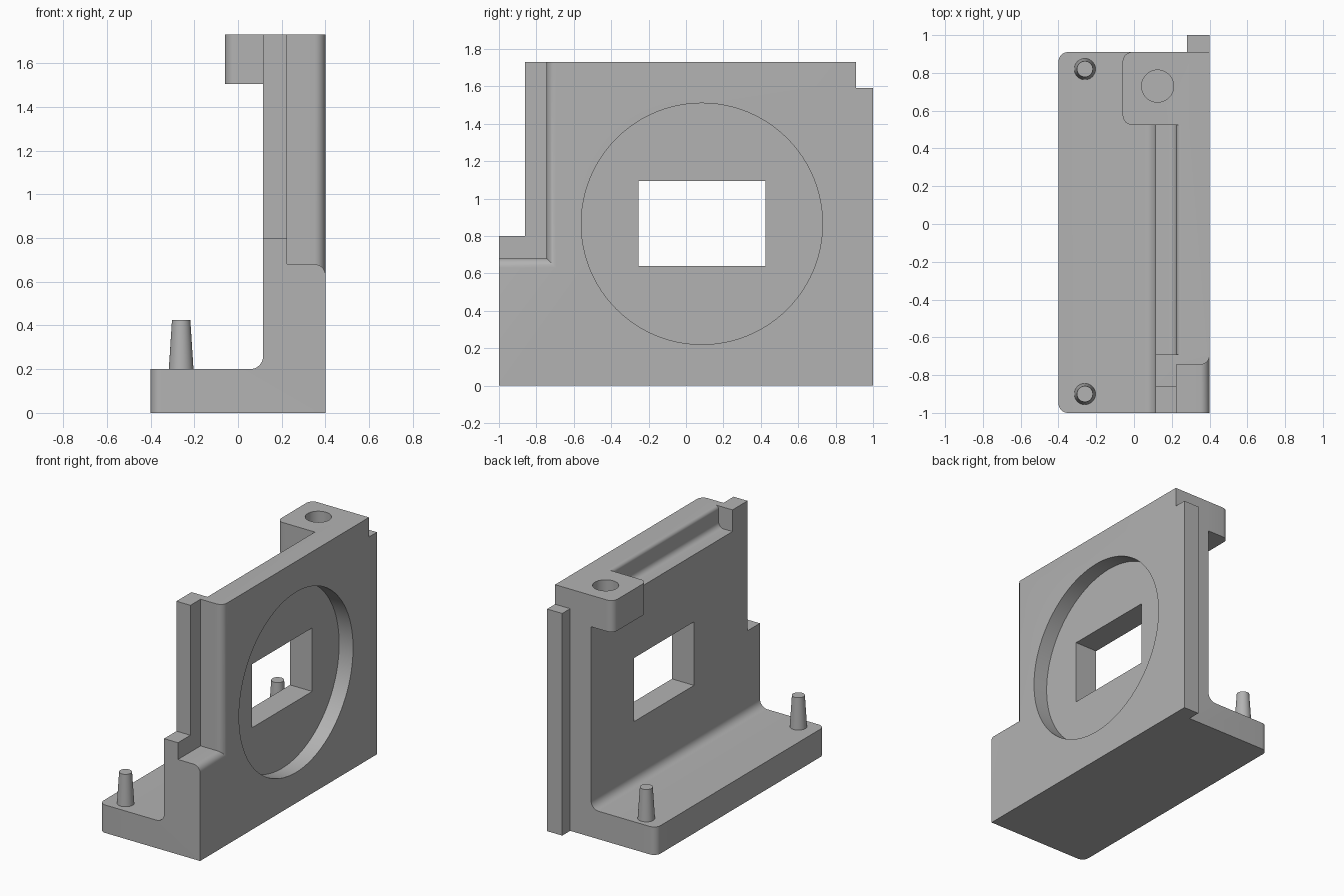
import bpy, bmesh, math
from mathutils import Vector, Matrix

if "Cube" in bpy.data.objects:
    bpy.data.objects.remove(bpy.data.objects["Cube"], do_unlink=True)

grey = bpy.data.materials.new("plain grey")
grey.use_nodes = True
grey.diffuse_color = (0.45, 0.45, 0.45, 1)
grey.node_tree.nodes["Principled BSDF"].inputs["Base Color"].default_value = (0.45, 0.45, 0.45, 1)


def finish(name, bm):
    bmesh.ops.recalc_face_normals(bm, faces=bm.faces)
    mesh = bpy.data.meshes.new(name)
    bm.to_mesh(mesh)
    bm.free()
    mesh.materials.append(grey)
    obj = bpy.data.objects.new(name, mesh)
    bpy.context.collection.objects.link(obj)
    return obj


def loft(name, rings, round_x=None, radius=0.05):
    """Skin equal rings of points, cap the ends, optionally round the upright edges at one x."""
    bm = bmesh.new()
    loops = [[bm.verts.new(p) for p in ring] for ring in rings]
    n = len(loops[0])
    for a, b in zip(loops, loops[1:]):
        for i in range(n):
            bm.faces.new((a[i], a[(i + 1) % n], b[(i + 1) % n], b[i]))
    bm.faces.new(loops[0])
    bm.faces.new(loops[-1])
    if round_x is not None:
        edges = [e for e in bm.edges
                 if all(abs(v.co.x - round_x) < 1e-4 for v in e.verts)
                 and abs(e.verts[0].co.z - e.verts[1].co.z) > 0.1]
        bmesh.ops.bevel(bm, geom=edges, offset=radius, segments=8, profile=0.5, affect='EDGES')
    return finish(name, bm)


def extrude_y(name, profile, y0, y1, **kw):
    return loft(name, [[(x, y, z) for x, z in profile] for y in (y0, y1)], **kw)


def box(name, x, y, z, **kw):
    return extrude_y(name, [(x[0], z[0]), (x[1], z[0]), (x[1], z[1]), (x[0], z[1])], *y, **kw)


def cone(name, centre, r1, r2, depth, axis='Z', segments=48):
    bm = bmesh.new()
    bmesh.ops.create_cone(bm, cap_ends=True, segments=segments, radius1=r1, radius2=r2, depth=depth)
    if axis == 'X':
        bm.transform(Matrix.Rotation(math.pi / 2, 4, 'Y'))
    bm.transform(Matrix.Translation(Vector(centre)))
    return finish(name, bm)


def arc(cx, cz, r, start, end, steps=8):
    angles = [math.radians(start + (end - start) * i / steps) for i in range(steps + 1)]
    return [(cx + r * math.cos(a), cz + r * math.sin(a)) for a in angles]


def combine(target, other, operation):
    bpy.context.view_layer.objects.active = target
    mod = target.modifiers.new(other.name, 'BOOLEAN')
    mod.operation, mod.solver, mod.object = operation, 'EXACT', other
    bpy.ops.object.modifier_apply(modifier=mod.name)
    bpy.data.objects.remove(other, do_unlink=True)


def smooth(obj):
    bpy.ops.object.select_all(action='DESELECT')
    obj.select_set(True)
    bpy.context.view_layer.objects.active = obj
    bpy.ops.object.shade_smooth_by_angle(angle=math.radians(30))


# L-shaped bracket with a filleted inner corner
top = 1.73
profile = [(-0.4, 0), (0.4, 0), (0.4, top), (0.115, top)]
profile += arc(0.055, 0.26, 0.06, 0, -90) + [(-0.4, 0.2)]
bracket = extrude_y("bracket", profile, -1, 0.91, round_x=-0.4)

# Rear tongue and overhanging lug
combine(bracket, box("rear_tongue", (0.28, 0.4), (0.8, 1), (0, 1.59)), 'UNION')
combine(bracket, box("lug", (-0.06, 0.3), (0.525, 0.91), (1.505, top), round_x=-0.06), 'UNION')
combine(bracket, cone("lug_hole", (0.125, 0.73, top), 0.085, 0.085, 0.34), 'DIFFERENCE')

# Front corner step, full thickness
combine(bracket, box("front_step", (0, 0.6), (-1.2, -0.86), (0.8, 2)), 'DIFFERENCE')

# Outer rebate whose mouth is rounded over
r = 0.05
sections = [(0.225, 0)]
for i in range(9):
    a = math.radians(90 * i / 8)
    sections.append((0.4 - r + r * math.sin(a), r - r * math.cos(a)))
sections.append((0.5, r))
rings = [[(x, -1.2, 0.68 - o), (x, -0.745 + o, 0.68 - o), (x, -0.745 + o, 2), (x, -1.2, 2)]
         for x, o in sections]
combine(bracket, loft("front_rebate", rings), 'DIFFERENCE')

# Groove along the top inner edge
floor = 1.575
groove = [(0, floor)] + arc(0.185, floor + 0.04, 0.04, -90, 0)
groove += arc(0.25, top - 0.025, 0.025, 180, 90) + [(0.25, 2), (0, 2)]
combine(bracket, extrude_y("top_groove", groove, -0.69, 0.525), 'DIFFERENCE')

# Round recess and rectangular window
combine(bracket, cone("round_recess", (0.49, 0.085, 0.865), 0.645, 0.645, 0.4, 'X', 96), 'DIFFERENCE')
combine(bracket, box("window", (0, 0.6), (-0.255, 0.425), (0.64, 1.095)), 'DIFFERENCE')
smooth(bracket)

# Tapered locating pegs
for name, y in (("front_peg", -0.9), ("rear_peg", 0.82)):
    smooth(cone(name, (-0.26, y, 0.3075), 0.057, 0.042, 0.235))
